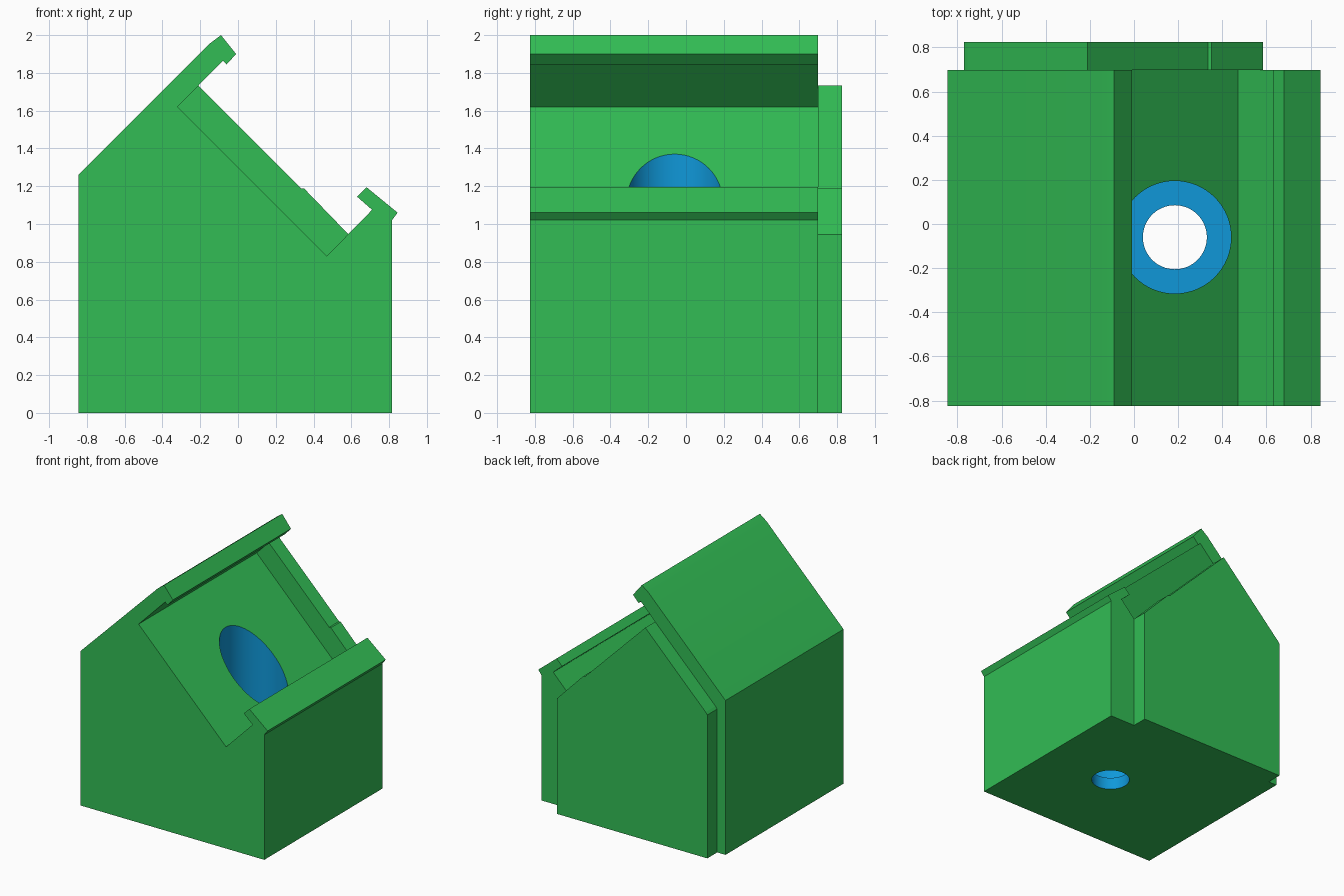
import bpy, bmesh, math

if "Cube" in bpy.data.objects:
    bpy.data.objects.remove(bpy.data.objects["Cube"])


def make_material(name, rgb):
    mat = bpy.data.materials.new(name)
    linear = [c / 12.92 if c <= 0.04045 else ((c + 0.055) / 1.055) ** 2.4 for c in rgb]
    mat.diffuse_color = (*linear, 1.0)
    mat.use_nodes = True
    mat.node_tree.nodes["Principled BSDF"].inputs["Base Color"].default_value = mat.diffuse_color
    return mat


green = make_material("green", (0.195, 0.74, 0.33))
blue = make_material("blue", (0.06, 0.595, 0.85))


def add_object(name, bm, mats):
    bmesh.ops.recalc_face_normals(bm, faces=bm.faces)
    mesh = bpy.data.meshes.new(name)
    bm.to_mesh(mesh)
    bm.free()
    for mat in mats:
        mesh.materials.append(mat)
    obj = bpy.data.objects.new(name, mesh)
    bpy.context.collection.objects.link(obj)
    return obj


def extrude_profile(name, points, y0, y1, mats):
    """Solid made from an x-z outline stretched along y."""
    bm = bmesh.new()
    face = bm.faces.new([bm.verts.new((x, y0, z)) for x, z in points])
    grown = bmesh.ops.extrude_face_region(bm, geom=[face])["geom"]
    bmesh.ops.translate(bm, vec=(0, y1 - y0, 0),
                        verts=[v for v in grown if isinstance(v, bmesh.types.BMVert)])
    return add_object(name, bm, mats)


def cylinder(name, x, y, radius, z0, z1):
    bm = bmesh.new()
    bmesh.ops.create_cone(bm, cap_ends=True, segments=64, radius1=radius,
                          radius2=radius, depth=z1 - z0)
    bmesh.ops.translate(bm, vec=(x, y, (z0 + z1) / 2), verts=bm.verts)
    return add_object(name, bm, [blue])


# Main block: sloped roof on the left, hooked lips around a sloped recess
body = extrude_profile("body", [
    (-0.845, 0), (0.815, 0), (0.815, 1.02), (0.845, 1.06), (0.68, 1.195),
    (0.63, 1.145), (0.71, 1.075), (0.47, 0.83), (-0.32, 1.62), (-0.08, 1.865),
    (-0.06, 1.845), (-0.01, 1.90), (-0.09, 2.0), (-0.15, 1.955), (-0.845, 1.26),
], -0.825, 0.698, [green, blue])

# Gabled plate closing the back of the recess
extrude_profile("back_plate", [
    (-0.77, 0), (0.585, 0), (0.585, 0.945), (0.35, 1.188), (0.335, 1.188),
    (-0.21, 1.733), (-0.755, 1.19), (-0.77, 1.17),
], 0.698, 0.825, [green])

# Stepped vertical hole: wide bore above a thin floor, narrow outlet below
HX, HY, WIDE, NARROW, FLOOR = 0.185, -0.06, 0.255, 0.145, 0.1
cutters = [cylinder("wide_bore_cutter", HX, HY, WIDE, FLOOR, 1.5),
           cylinder("outlet_cutter", HX, HY, NARROW, -0.1, FLOOR + 0.1)]
for cutter in cutters:
    cutter.hide_render = True
    mod = body.modifiers.new(cutter.name, 'BOOLEAN')
    mod.operation = 'DIFFERENCE'
    mod.solver = 'EXACT'
    mod.object = cutter
bpy.context.view_layer.update()
cut = bpy.data.meshes.new_from_object(body.evaluated_get(bpy.context.evaluated_depsgraph_get()))
body.modifiers.clear()
body.data = cut
for cutter in cutters:
    bpy.data.objects.remove(cutter)
cut.materials.clear()
cut.materials.append(green)
cut.materials.append(blue)

# Hole surfaces are blue, everything else green
for poly in cut.polygons:
    inside = all(math.hypot(cut.vertices[i].co.x - HX, cut.vertices[i].co.y - HY) < WIDE + 0.005
                 for i in poly.vertices)
    poly.material_index = 1 if inside else 0

bpy.ops.object.select_all(action='DESELECT')
body.select_set(True)
bpy.context.view_layer.objects.active = body
bpy.ops.object.shade_smooth_by_angle(angle=math.radians(25))
